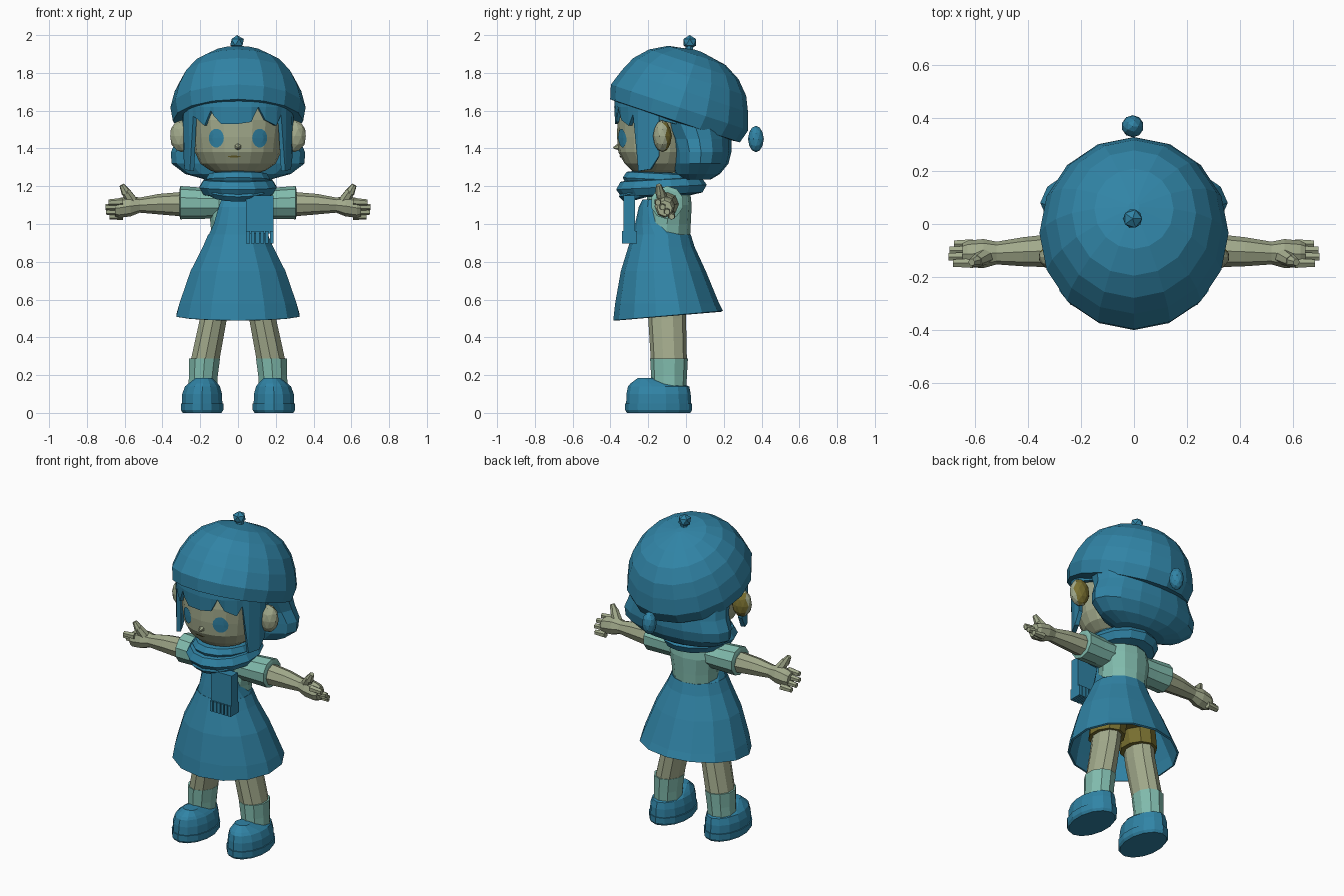
import bpy, bmesh, math
from mathutils import Matrix, Vector
from mathutils.bvhtree import BVHTree

cube = bpy.data.objects.get("Cube")
if cube:
    bpy.data.objects.remove(cube, do_unlink=True)


def material(name, rgb):
    m = bpy.data.materials.new(name)
    m.use_nodes = True
    m.diffuse_color = (*rgb, 1)
    m.node_tree.nodes["Principled BSDF"].inputs["Base Color"].default_value = (*rgb, 1)
    return m


BLUE = material("cloth blue", (0.03, 0.23, 0.38))
SKIN = material("sage skin", (0.36, 0.40, 0.26))
TEAL = material("pale teal", (0.22, 0.50, 0.42))
OLIVE = material("dark olive", (0.19, 0.16, 0.03))


def finish(name, bm, mat, mirror=False, solid=0):
    bmesh.ops.recalc_face_normals(bm, faces=bm.faces)
    me = bpy.data.meshes.new(name)
    bm.to_mesh(me)
    bm.free()
    me.materials.append(mat)
    ob = bpy.data.objects.new(name, me)
    bpy.context.collection.objects.link(ob)
    if mirror:
        ob.modifiers.new("mirror", "MIRROR")
    if solid:
        ob.modifiers.new("thickness", "SOLIDIFY").thickness = solid
    return ob


def loft(rings, n=14, axis="z", caps=True):
    """Rings are (position on axis, two centre values, two radii)."""
    bm = bmesh.new()
    loops = []
    for t, c1, c2, r1, r2 in rings:
        loop = []
        for i in range(n):
            a = 2 * math.pi * i / n
            u, v = c1 + r1 * math.sin(a), c2 - r2 * math.cos(a)
            loop.append(bm.verts.new((u, v, t) if axis == "z" else (t, u, v)))
        loops.append(loop)
    for lo, hi in zip(loops, loops[1:]):
        for i in range(n):
            j = (i + 1) % n
            bm.faces.new((lo[i], lo[j], hi[j], hi[i]))
    if caps:
        bm.faces.new(loops[0])
        bm.faces.new(loops[-1])
    return bm


def ball(name, loc, scale, mat, mirror=False, detail=2):
    bm = bmesh.new()
    mtx = Matrix.Translation(loc) @ Matrix.Diagonal((*scale, 1))
    bmesh.ops.create_icosphere(bm, subdivisions=detail, radius=1, matrix=mtx)
    return finish(name, bm, mat, mirror)


def limb(name, p, q, r1, r2, mat, mirror=False, n=7):
    p, q = Vector(p), Vector(q)
    d = q - p
    mtx = Matrix.Translation((p + q) / 2) @ d.to_track_quat("Z", "Y").to_matrix().to_4x4()
    bm = bmesh.new()
    bmesh.ops.create_cone(bm, cap_ends=True, segments=n, radius1=r1, radius2=r2,
                          depth=d.length, matrix=mtx)
    return finish(name, bm, mat, mirror)


def box(name, loc, size, mat):
    bm = bmesh.new()
    bmesh.ops.create_cube(bm, size=1, matrix=Matrix.Translation(loc) @ Matrix.Diagonal((*size, 1)))
    return finish(name, bm, mat)


def ring(name, loc, radii, tube, tilt, mat, n=14, m=7):
    """Oval scarf wrap; tube is (width, height)."""
    bm = bmesh.new()
    vs = [[bm.verts.new(((radii[0] + tube[0] * math.cos(b)) * math.sin(a),
                         -(radii[1] + tube[0] * math.cos(b)) * math.cos(a),
                         tube[1] * math.sin(b)))
           for b in (2 * math.pi * k / m for k in range(m))]
          for a in (2 * math.pi * k / n for k in range(n))]
    for i in range(n):
        for k in range(m):
            j, l = (i + 1) % n, (k + 1) % m
            bm.faces.new((vs[i][k], vs[j][k], vs[j][l], vs[i][l]))
    bm.transform(Matrix.Translation(loc) @ Matrix.Rotation(math.radians(tilt), 4, "X"))
    return finish(name, bm, mat)


# Head, with painted features laid onto its surface
head_bm = loft([(1.255, 0, -.17, .07, .07), (1.285, 0, -.16, .15, .13), (1.32, 0, -.15, .2, .175),
                (1.38, 0, -.15, .228, .208), (1.46, 0, -.15, .238, .215), (1.55, 0, -.15, .25, .213),
                (1.7, 0, -.14, .23, .2)], 20)
skin_tree = BVHTree.FromBMesh(head_bm)
finish("head", head_bm, SKIN)


def face_patch(name, x, z, rx, rz, mat, mirror):
    bm = bmesh.new()

    def on_face(px, pz):
        hit = skin_tree.ray_cast(Vector((px, -1, pz)), Vector((0, 1, 0)))[0]
        return bm.verts.new((px, (hit.y if hit else -.33) - .006, pz))
    mid = on_face(x, z)
    rows = [[on_face(x + f * rx * math.cos(a), z + f * rz * math.sin(a))
             for a in (math.pi * k / 7 for k in range(14))] for f in (.5, 1)]
    for i in range(14):
        j = (i + 1) % 14
        bm.faces.new((mid, rows[0][i], rows[0][j]))
        bm.faces.new((rows[0][i], rows[1][i], rows[1][j], rows[0][j]))
    return finish(name, bm, mat, mirror)


face_patch("eye", .115, 1.455, .04, .05, BLUE, True)
face_patch("mouth", -.02, 1.357, .035, .005, OLIVE, False)
limb("nose", (0, -.35, 1.41), (0, -.385, 1.403), .022, .004, SKIN, n=6)
limb("neck", (0, -.1, 1.12), (0, -.12, 1.3), .075, .075, SKIN, n=10)

# Ears, darker on the back
ear = ball("ear", (.3, -.125, 1.465), (.062, .05, .085), SKIN, True)
ear.data.materials.append(OLIVE)
for f in ear.data.polygons:
    f.material_index = 1 if f.normal.y > .45 else 0

# Beret, tilted back, with a bobble on top
hat = loft([(-.03, 0, 0, .28, .30), (-.025, 0, 0, .345, .362), (.05, 0, 0, .358, .383),
            (.14, 0, 0, .335, .352), (.22, 0, 0, .295, .315), (.29, 0, 0, .235, .25),
            (.34, 0, 0, .15, .16), (.365, 0, 0, .02, .02)], 16)
hat.transform(Matrix.Translation((0, -.05, 1.57)) @ Matrix.Rotation(math.radians(-18.4), 4, "X"))
finish("beret", hat, BLUE)
limb("beret_stem", (0, .015, 1.9), (0, .02, 1.95), .022, .022, BLUE)
ball("beret_bobble", (-.005, .02, 1.962), (.04, .04, .038), BLUE, detail=1)
ball("back_bauble", (-.005, .37, 1.45), (.042, .042, .07), BLUE)

# Back hair bob
finish("back_hair", loft([(1.235, 0, .05, .17, .08), (1.265, 0, .06, .28, .12), (1.32, 0, .075, .352, .15),
                          (1.38, 0, .08, .355, .16), (1.45, 0, .07, .325, .17), (1.55, 0, .04, .31, .2),
                          (1.65, 0, 0, .28, .2)], 16), BLUE)

# Fringe and side locks: curved shell with a jagged lower edge (angle, lower height)
edge = [(-118, 1.52), (-88, 1.55), (-87, 1.36), (-78, 1.29), (-62, 1.28), (-55, 1.57), (-50, 1.56),
        (-38, 1.52), (-30, 1.60), (-26, 1.57), (-18, 1.53), (0, 1.53), (14, 1.54), (22, 1.62),
        (30, 1.55), (45, 1.52), (52, 1.58), (60, 1.28), (76, 1.29), (87, 1.36), (88, 1.55), (118, 1.52)]
bm = bmesh.new()
prev = None
for deg, low in edge:
    a = math.radians(deg)
    col = []
    for h, k in ((1.71, .97), (1.62, 1), (low, .98)):
        col.append(bm.verts.new((.295 * k * math.sin(a), -.13 - .25 * k * math.cos(a), min(h, 1.71))))
    if prev:
        for i in (0, 1):
            bm.faces.new((prev[i], prev[i + 1], col[i + 1], col[i]))
    prev = col
finish("fringe", bm, BLUE, solid=.025)

# Scarf wraps, hanging tail and tassels
ring("scarf_lower", (0, -.13, 1.195), (.145, .175), (.065, .05), 3, BLUE)
ring("scarf_upper", (0, -.13, 1.235), (.125, .155), (.05, .04), -3, BLUE)
ring("scarf_front_fold", (0, -.2, 1.185), (.12, .11), (.05, .04), 15, BLUE)
box("scarf_tail", (.115, -.3, 1.05), (.145, .06, .2), BLUE)
for i in range(6):
    box("scarf_tassel", (.053 + .025 * i, -.3, .93), (.019, .08, .065), BLUE)

# Shirt and sleeves
finish("shirt", loft([(.9, 0, -.11, .14, .13), (1.0, 0, -.1, .145, .125), (1.1, 0, -.09, .16, .12),
                      (1.19, 0, -.09, .14, .11), (1.23, 0, -.1, .08, .08)], 12), TEAL)
finish("sleeve", loft([(.1, -.1, 1.11, .085, .08), (.2, -.1, 1.11, .085, .083), (.305, -.1, 1.113, .088, .088),
                       (.31, -.1, 1.113, .07, .07)], 10, "x"), TEAL, True)

# Dress: flared open skirt with a raised rear hem, and a bib
skirt = loft([(.515, 0, -.095, .335, .29), (.58, 0, -.1, .318, .275), (.75, 0, -.12, .258, .225),
              (.88, 0, -.13, .19, .175), (.945, 0, -.13, .162, .155)], 14, caps=False)
for v in skirt.verts:
    if v.co.z < .55:
        v.co.z += .087 * (v.co.y + .095)
finish("skirt", skirt, BLUE, solid=.012)
finish("bib", loft([(.94, 0, -.13, .16, .153), (1.0, 0, -.165, .132, .105), (1.09, 0, -.19, .105, .06),
                    (1.13, 0, -.19, .09, .04)], 14), BLUE)

# Arms, hands and fingers
finish("arm", loft([(.28, -.1, 1.105, .065, .066), (.42, -.105, 1.105, .055, .054), (.52, -.11, 1.1, .043, .04),
                    (.57, -.112, 1.095, .055, .055), (.63, -.113, 1.085, .05, .052),
                    (.65, -.113, 1.083, .04, .042)], 8, "x"), SKIN, True)
limb("thumb", (.56, -.12, 1.12), (.595, -.14, 1.175), .032, .024, SKIN, True)
limb("thumb_tip", (.592, -.138, 1.165), (.615, -.145, 1.207), .026, .014, SKIN, True)
for i, reach in enumerate((.685, .702, .698, .68)):
    y, z = -.148 + .024 * i, 1.118 - .025 * i
    limb("finger", (.61, y, z), (reach, y, z - .004), .021, .016, SKIN, True, 6)

# Shorts, legs, socks and shoes
finish("shorts_hips", loft([(.66, 0, -.1, .2, .13), (.74, 0, -.1, .2, .14), (.88, 0, -.12, .15, .13)], 12), OLIVE)
finish("shorts_leg", loft([(.57, .118, -.1, .1, .115), (.7, .1, -.1, .1, .12)], 10), OLIVE, True)
finish("leg", loft([(.26, .178, -.09, .08, .095), (.5, .13, -.1, .075, .1), (.66, .11, -.1, .075, .1)], 10),
       SKIN, True)
finish("sock", loft([(.1, .19, -.09, .08, .09), (.2, .183, -.09, .08, .095), (.287, .177, -.09, .086, .1)], 10),
       TEAL, True)
finish("shoe_sole", loft([(0, .19, -.145, .105, .168), (.015, .19, -.145, .115, .177),
                          (.05, .19, -.145, .116, .178)], 14), BLUE, True)
finish("shoe", loft([(.045, .19, -.145, .11, .172), (.1, .19, -.145, .108, .17), (.14, .188, -.145, .095, .162),
                     (.155, .185, -.16, .08, .135), (.185, .18, -.215, .045, .04)], 14), BLUE, True)
